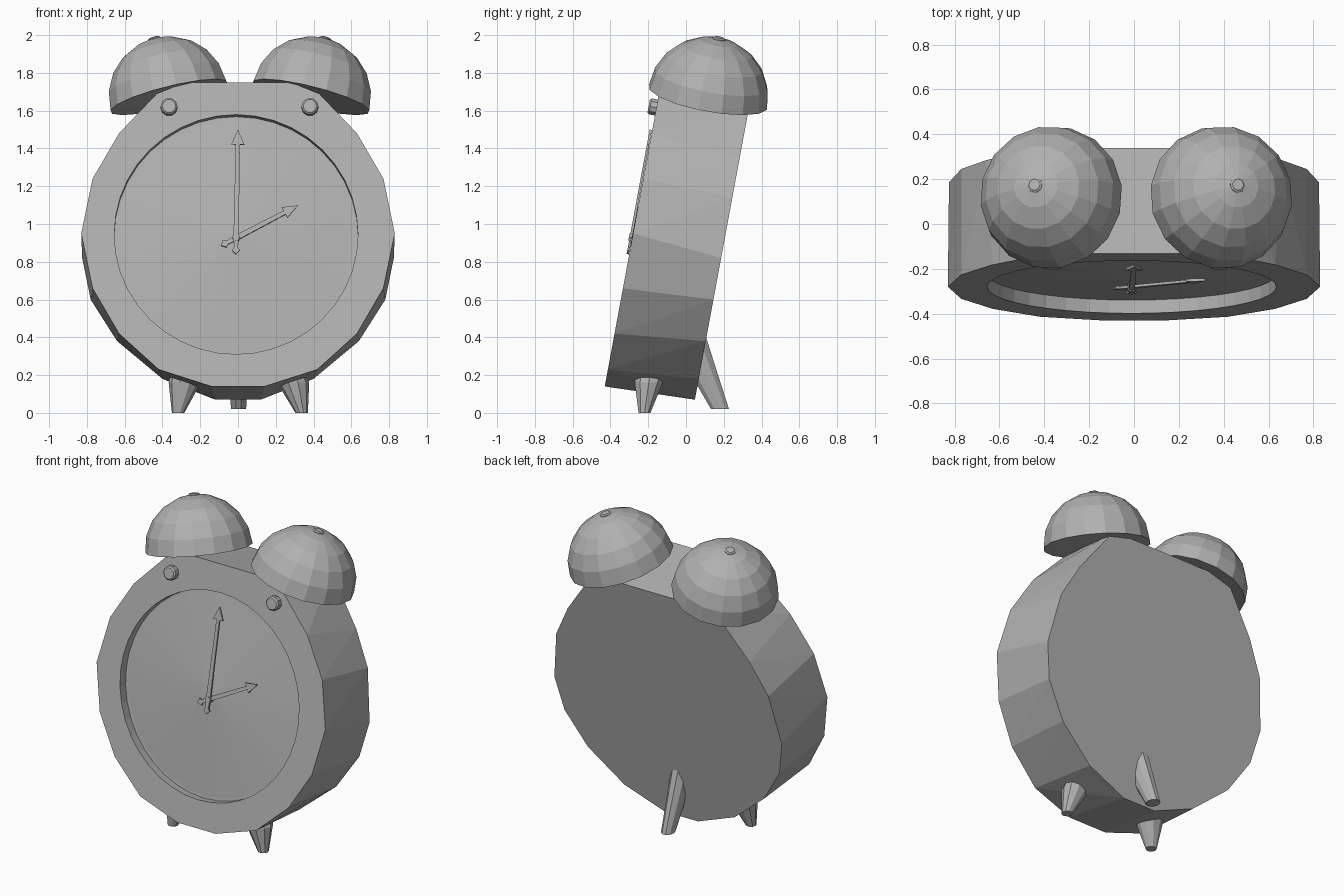
import bpy, bmesh
from math import radians, cos, sin, pi, atan2
from mathutils import Matrix, Vector

if "Cube" in bpy.data.objects:
    bpy.data.objects.remove(bpy.data.objects["Cube"])

TILT = radians(10.5)
THICK = 0.482
CZ = 0.945
# Frame of the leaning clock: origin at dial centre, local -y faces forward
LEAN = Matrix.Translation((0, -0.281, CZ)) @ Matrix.Rotation(-TILT, 4, 'X')

grey = bpy.data.materials.new("dark_grey")
grey.diffuse_color = (0.44, 0.44, 0.44, 1)
grey.use_nodes = True
grey.node_tree.nodes["Principled BSDF"].inputs["Base Color"].default_value = grey.diffuse_color


def finish(name, bm, matrix=Matrix()):
    bmesh.ops.recalc_face_normals(bm, faces=bm.faces)
    bm.transform(matrix)
    me = bpy.data.meshes.new(name)
    bm.to_mesh(me)
    bm.free()
    me.materials.append(grey)
    ob = bpy.data.objects.new(name, me)
    bpy.context.collection.objects.link(ob)
    return ob


def loft(name, rings, sides=10, matrix=Matrix()):
    """Rings of (centre, rx, ry), parallel to local xy, joined and capped."""
    bm = bmesh.new()
    loops = []
    for c, rx, ry in rings:
        loops.append([bm.verts.new((c[0] + rx * cos(2 * pi * i / sides),
                                    c[1] + ry * sin(2 * pi * i / sides), c[2]))
                      for i in range(sides)])
    for a, b in zip(loops, loops[1:]):
        for i in range(sides):
            j = (i + 1) % sides
            bm.faces.new((a[i], a[j], b[j], b[i]))
    bm.faces.new(loops[0])
    bm.faces.new(loops[-1])
    return finish(name, bm, matrix)


# Case: hull between the front and back outlines (world x, z half outlines)
front = [(0.14, 0.14), (0.42, 0.23), (0.63, 0.42), (0.77, 0.66), (0.83, 0.95),
         (0.77, 1.24), (0.63, 1.48), (0.43, 1.69), (0.28, 1.75)]
back = [(0.12, 0.07), (0.40, 0.18), (0.64, 0.38), (0.78, 0.60), (0.825, 0.82),
        (0.77, 1.14), (0.66, 1.35), (0.44, 1.65)]
bm = bmesh.new()
for pts, d in ((front, 0), (back, THICK)):
    for x, z in pts:
        for s in (1, -1):
            bm.verts.new((s * x, d, (z - CZ + d * sin(TILT)) / cos(TILT)))
bmesh.ops.convex_hull(bm, input=bm.verts)
bmesh.ops.dissolve_limit(bm, angle_limit=0.01, verts=bm.verts, edges=bm.edges)
case = finish("case", bm, LEAN)

# Dial recess
FACE = LEAN @ Matrix.Translation((-0.01, 0, 0)) @ Matrix.Rotation(pi / 2, 4, 'X')
cutter = loft("dial_cutter", [((0, 0, -0.06), 0.645, 0.645),
                              ((0, 0, 0.1), 0.645, 0.645)], 40, FACE)
cutter.hide_render = True
cutter.hide_viewport = True
mod = case.modifiers.new("recess", 'BOOLEAN')
mod.operation = 'DIFFERENCE'
mod.object = cutter
mod.solver = 'EXACT'

# Dial: shallow cone rising to the hub
bm = bmesh.new()
bmesh.ops.create_cone(bm, cap_ends=True, segments=40, radius1=0.644, radius2=0,
                      depth=0.042)
bmesh.ops.translate(bm, verts=bm.verts, vec=(0, 0, -0.04))
finish("dial", bm, FACE)


# Hands: symmetric profile of (distance along, half width), extruded
def hand(name, profile, angle, height):
    bm = bmesh.new()
    pts = [(w, a) for a, w in profile]
    pts += [(-w, a) for a, w in reversed(profile) if w > 0]
    f = bm.faces.new([bm.verts.new((x, y, height)) for x, y in pts])
    ext = bmesh.ops.extrude_face_region(bm, geom=[f])
    bmesh.ops.translate(bm, vec=(0, 0, 0.012),
                        verts=[v for v in ext['geom'] if isinstance(v, bmesh.types.BMVert)])
    finish(name, bm, FACE @ Matrix.Translation((0, -0.018, 0)) @ Matrix.Rotation(-angle, 4, 'Z'))


tail = [(-0.09, 0), (-0.068, 0.022), (-0.055, 0.01), (0.0, 0.014)]
hand("minute_hand", tail + [(0.5, 0.011), (0.5, 0.035), (0.58, 0)], radians(1), 0.002)
hand("hour_hand", tail + [(0.29, 0.011), (0.29, 0.032), (0.37, 0)],
     atan2(0.33, 0.175), -0.01)
loft("hand_hub", [((0, -0.018, -0.03), 0.02, 0.02),
                  ((0, -0.018, 0.018), 0.02, 0.02)], 8, FACE)

for side, s in (("right", 1), ("left", -1)):
    # Bells: closed half spheres, tipped outward and back
    axis = Vector((s * 0.25, 0.185, 1)).normalized()
    tip = (Matrix.Translation((0.01 + s * 0.375, 0.117, 1.672))
           @ axis.to_track_quat('Z', 'Y').to_matrix().to_4x4())
    dome = [((0, 0, 0.322 * sin(a)), 0.322 * cos(a), 0.322 * cos(a))
            for a in (radians(18 * i) for i in range(5))]
    loft(side + "_bell", dome + [((0, 0, 0.322), 0.03, 0.03)], 16, tip)
    loft(side + "_bell_nut", [((0, 0, 0.29), 0.035, 0.035), ((0, 0, 0.325), 0.035, 0.035),
                              ((0, 0, 0.331), 0.026, 0.026)], 8, tip)

    # Knobs on the case front
    loft(side + "_knob", [((0.018 + s * 0.373, 0.683, -0.02), 0.045, 0.045),
                          ((0.018 + s * 0.373, 0.683, 0.033), 0.045, 0.045),
                          ((0.018 + s * 0.373, 0.683, 0.042), 0.036, 0.036)], 10, FACE)

    # Front feet
    loft(side + "_foot", [((0.01 + s * 0.327, -0.22, 0.0), 0.033, 0.033),
                          ((0.005 + s * 0.287, -0.197, 0.16), 0.085, 0.078),
                          ((s * 0.27, -0.19, 0.2), 0.09, 0.085)])

# Back prop leg
loft("back_leg", [((0.003, 0.18, 0.02), 0.04, 0.05),
                  ((0.003, 0.0, 0.42), 0.065, 0.105)])
